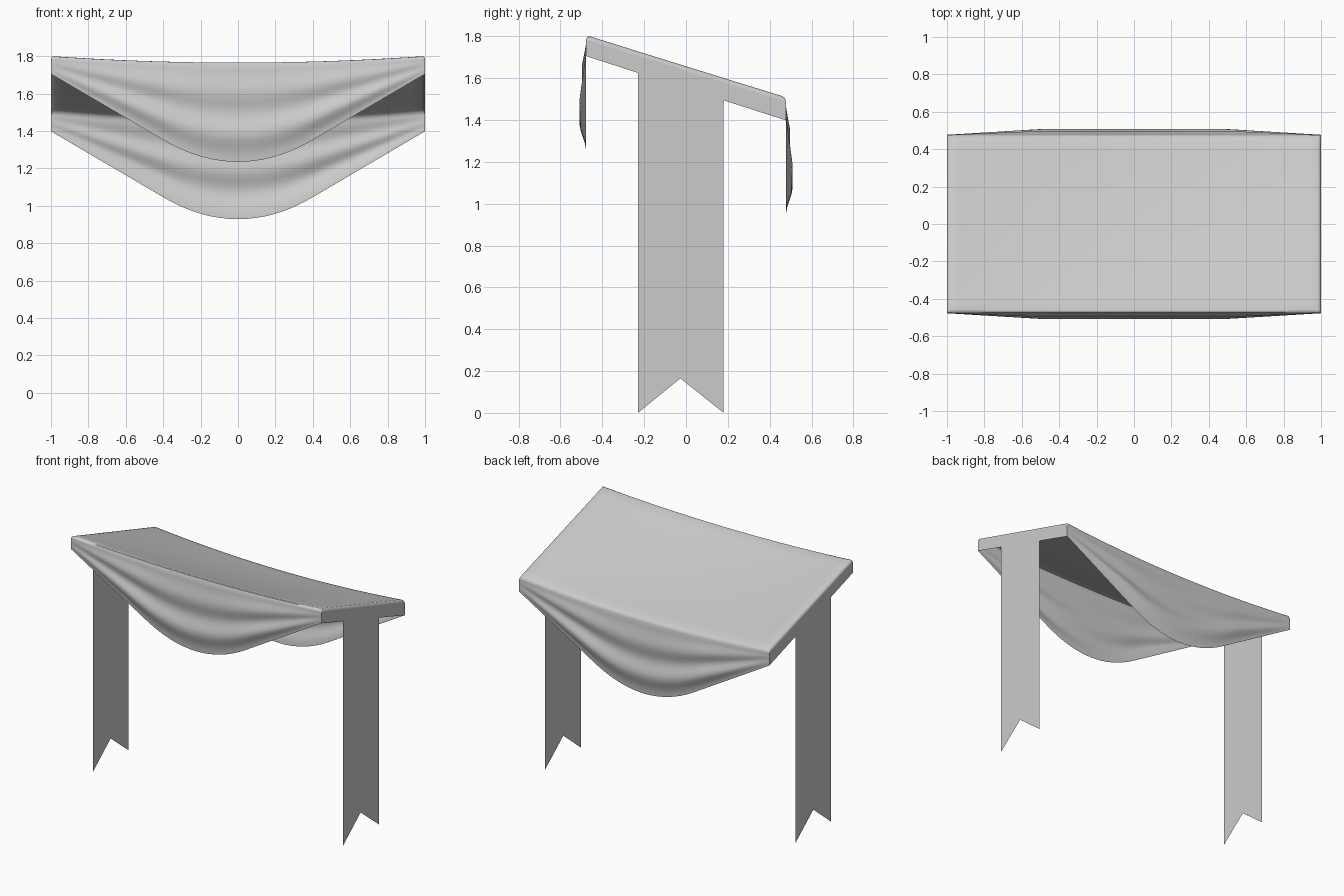
import bpy, bmesh, math

if "Cube" in bpy.data.objects:
    bpy.data.objects.remove(bpy.data.objects["Cube"])

HY = 0.477      # half depth of the canopy
NX, NY, NV = 40, 16, 18


def border_steps(half, n):
    """Even steps across a span with a narrow rounded band at both ends."""
    inner = half - 0.02
    mid = [-inner + 2 * inner * i / n for i in range(n + 1)]
    return [-half, -half + 0.006] + mid + [half - 0.006, half]


def edge_drop(d):
    """Rounded drop within 0.02 of a border."""
    t = max(0, 1 - d / 0.02)
    return 0.02 * (1 - math.sqrt(1 - t * t))


def top_z(x, y):
    t = y / HY
    sag = 0.04 + 0.007 * t + 0.02 * (1 - t * t)
    drop = max(edge_drop(1 - abs(x)), edge_drop(HY - abs(y)))
    return 1.659 - 0.31 * y - sag * (1 - x * x) - drop


def hem_z(y):
    return 1.705 - 0.321 * (y + HY)


def swag_depth(x):
    a = abs(x)
    return 0.587 * (1 - a) if a > 0.4 else 0.47 - 0.734 * a * a


def swag_point(x, v, side):
    y = side * HY
    z0, z1 = top_z(x, y), hem_z(y) - swag_depth(x)
    fold = math.sin(math.pi * v) * (0.012 + 0.018 * v)
    fold *= 1 - 0.7 * math.cos(4 * math.pi * (v - 0.49))
    return (x, y + side * fold * min(1, (1 - abs(x)) / 0.53), z0 + (z1 - z0) * v)


def strip_point(y, v, side):
    z0 = top_z(1, y)
    return (side, y, z0 + (hem_z(y) - z0) * v)


def grid(bm, us, vs, fn):
    rows = [[bm.verts.new(fn(u, v)) for v in vs] for u in us]
    for a, b in zip(rows, rows[1:]):
        for i in range(len(vs) - 1):
            bm.faces.new((a[i], b[i], b[i + 1], a[i + 1]))


def finish(bm, name):
    me = bpy.data.meshes.new(name)
    bm.to_mesh(me)
    bm.free()
    ob = bpy.data.objects.new(name, me)
    bpy.context.collection.objects.link(ob)
    return ob


# Draped canopy: sloping top, end strips and two hanging swags
bm = bmesh.new()
xs, ys = border_steps(1, NX), border_steps(HY, NY)
vs = [i / NV for i in range(NV + 1)]
grid(bm, xs, ys, lambda x, y: (x, y, top_z(x, y)))
for s in (-1, 1):
    grid(bm, xs, vs, lambda x, v: swag_point(x, v, s))
    grid(bm, ys, vs, lambda y, v: strip_point(y, v, s))
bmesh.ops.remove_doubles(bm, verts=bm.verts, dist=0.0005)
bmesh.ops.recalc_face_normals(bm, faces=bm.faces)
if sum(f.normal.z * f.calc_area() for f in bm.faces) < 0:
    bmesh.ops.reverse_faces(bm, faces=bm.faces)
canopy = finish(bm, "draped_canopy")
bpy.context.view_layer.objects.active = canopy
canopy.select_set(True)
bpy.ops.object.shade_smooth_by_angle(angle=math.radians(60))

# Hanging end banners with a notched foot
for s, name in ((-1, "left_banner"), (1, "right_banner")):
    bm = bmesh.new()
    outline = [(-0.23, hem_z(-0.23)), (-0.23, 0), (-0.027, 0.165),
               (0.18, 0), (0.18, hem_z(0.18))]
    pts = [bm.verts.new((s, y, z)) for y, z in outline]
    bm.faces.new(pts if s > 0 else pts[::-1])
    finish(bm, name)
